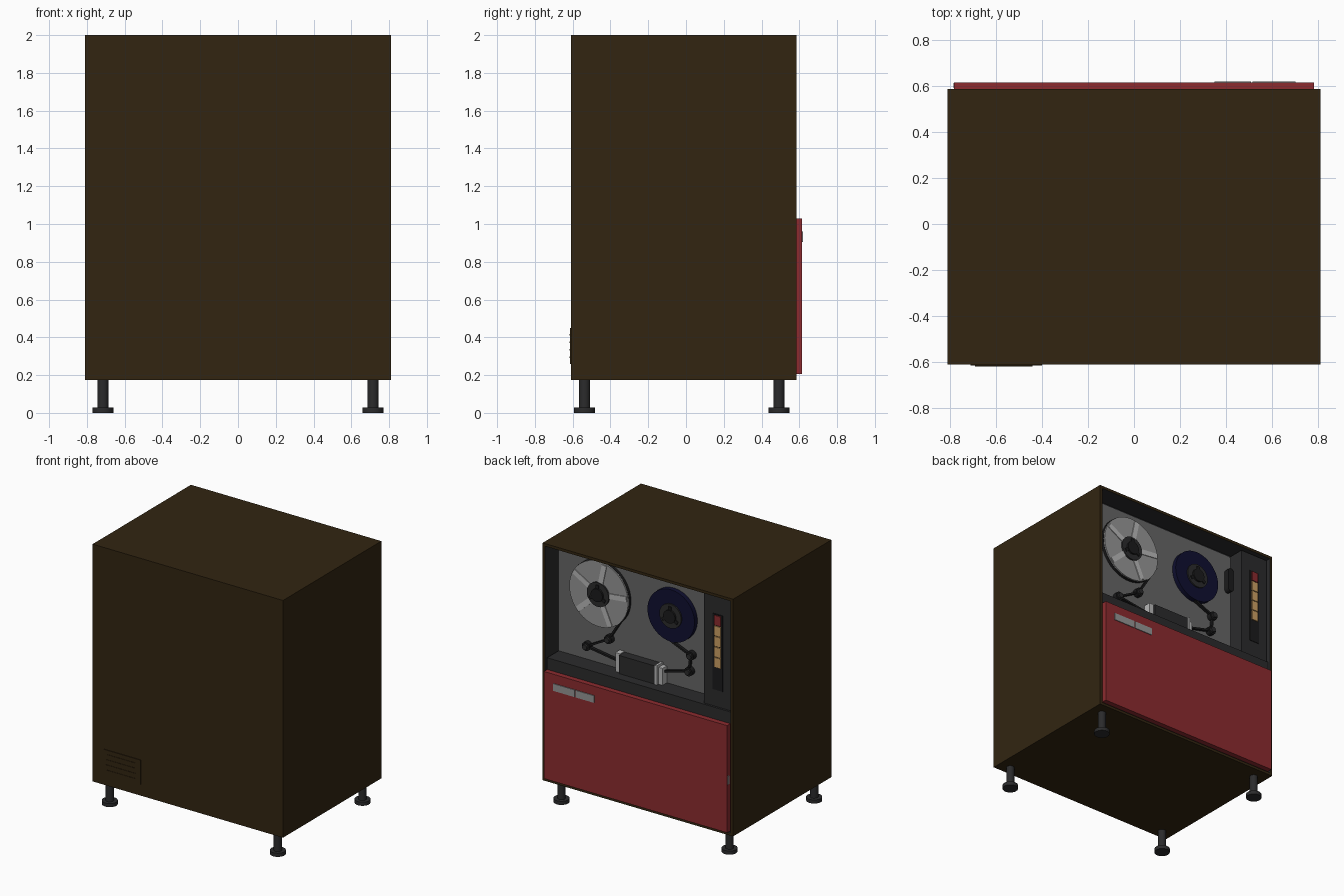
import bpy, bmesh, math

if "Cube" in bpy.data.objects:
    bpy.data.objects.remove(bpy.data.objects["Cube"])


def srgb(r, g, b):
    f = lambda c: (c / 255 / 12.92) if c <= 10 else ((c / 255 + 0.055) / 1.055) ** 2.4
    return (f(r), f(g), f(b), 1.0)


def material(name, *rgb):
    m = bpy.data.materials.new(name)
    m.diffuse_color = srgb(*rgb)
    m.use_nodes = True
    m.node_tree.nodes["Principled BSDF"].inputs["Base Color"].default_value = m.diffuse_color
    return m


BROWN = material("dark brown", 50, 37, 17)
RED = material("red", 140, 43, 47)
GREY = material("panel grey", 102, 102, 102)
DARK = material("charcoal", 43, 43, 44)
BLACK = material("black", 27, 27, 28)
SILVER = material("silver", 185, 185, 185)
MID = material("mid grey", 150, 150, 150)
BLUE = material("navy", 15, 15, 48)
TAN = material("tan", 205, 160, 100)


def finish(name, bm, mats, smooth=False):
    bmesh.ops.recalc_face_normals(bm, faces=bm.faces[:])
    me = bpy.data.meshes.new(name)
    bm.to_mesh(me)
    bm.free()
    for m in mats:
        me.materials.append(m)
    ob = bpy.data.objects.new(name, me)
    bpy.context.collection.objects.link(ob)
    if smooth:
        bpy.ops.object.select_all(action='DESELECT')
        ob.select_set(True)
        bpy.context.view_layer.objects.active = ob
        bpy.ops.object.shade_smooth_by_angle(angle=math.radians(35))
    return ob


def prism(name, pts, y0, y1, mat, smooth=False):
    """Outline in x,z extruded along y."""
    bm = bmesh.new()
    f = bm.faces.new([bm.verts.new((x, y0, z)) for x, z in pts])
    r = bmesh.ops.extrude_face_region(bm, geom=[f])
    for v in r["geom"]:
        if isinstance(v, bmesh.types.BMVert):
            v.co.y = y1
    return finish(name, bm, [mat], smooth)


def box(name, x, y, z, mat):
    return prism(name, [(x[0], z[0]), (x[1], z[0]), (x[1], z[1]), (x[0], z[1])], y[0], y[1], mat)


def arc(cx, cz, r, a0, a1, n):
    return [(cx + r * math.cos(a0 + (a1 - a0) * i / n), cz + r * math.sin(a0 + (a1 - a0) * i / n))
            for i in range(n + 1)]


def disc(name, cx, cz, r, y0, y1, mat, n=48):
    return prism(name, arc(cx, cz, r, 0, math.tau, n)[:-1], y0, y1, mat, True)


def strip(name, a, b, w, y0, y1, mat):
    dx, dz = b[0] - a[0], b[1] - a[1]
    k = w / 2 / math.hypot(dx, dz)
    nx, nz = -dz * k, dx * k
    return prism(name, [(a[0] + nx, a[1] + nz), (b[0] + nx, b[1] + nz),
                        (b[0] - nx, b[1] - nz), (a[0] - nx, a[1] - nz)], y0, y1, mat)


# Cabinet shell: a box whose rear face is inset and pushed in, with a dark lining
bm = bmesh.new()
bmesh.ops.create_cube(bm, size=1)
for v in bm.verts:
    v.co = (v.co.x * 1.62, -0.0125 + v.co.y * 1.195, 1.0875 + v.co.z * 1.825)
rear = max(bm.faces, key=lambda f: f.calc_center_median().y)
bmesh.ops.inset_region(bm, faces=[rear], thickness=0.029)
r = bmesh.ops.extrude_face_region(bm, geom=[rear])
for v in r["geom"]:
    if isinstance(v, bmesh.types.BMVert):
        v.co.y = 0.425
bmesh.ops.delete(bm, geom=[rear], context='FACES_ONLY') if rear.is_valid else None
for f in bm.faces:
    c = f.calc_center_median()
    if 0.42 < c.y < 0.58 and abs(c.x) < 0.8 and 0.19 < c.z < 1.98:
        f.material_index = 1
finish("cabinet", bm, [BROWN, DARK])

# Deck panel, shelf and control column inside the opening
box("deck_panel", (-0.545, 0.781), (0.42, 0.432), (1.11, 1.965), GREY)
box("shelf_block", (-0.781, 0.781), (0.42, 0.573), (0.204, 1.12), DARK)
box("control_column", (-0.781, -0.545), (0.42, 0.557), (1.115, 1.971), DARK)
box("button_plate", (-0.705, -0.62), (0.55, 0.562), (1.25, 1.833), BLACK)
for i in range(5):
    top = 1.825 - i * 0.081
    box(f"button_{i + 1}", (-0.692, -0.637), (0.555, 0.57), (top - 0.075, top), TAN if i else RED)

# Rounded grip beside the control column
prism("grip", arc(-0.515, 1.82, 0.025, 0, math.pi, 10) + arc(-0.515, 1.68, 0.025, math.pi, math.tau, 10),
      0.43, 0.475, BLACK, True)

# Door, label plates and latch
box("door", (-0.78, 0.78), (0.565, 0.613), (0.206, 1.03), RED)
box("label_plate_large", (0.515, 0.70), (0.61, 0.619), (0.905, 0.96), MID)
box("label_plate_small", (0.35, 0.507), (0.61, 0.619), (0.905, 0.96), MID)
box("door_latch", (-0.784, -0.77), (0.59, 0.611), (0.575, 0.64), MID)

# Open five-spoke reel
X1, X2, ZR = 0.417, -0.20, 1.665
disc("reel_rim", X1, ZR, 0.252, 0.43, 0.455, BLACK, 64)
disc("reel_flange", X1, ZR, 0.25, 0.455, 0.466, MID, 64)
for i in range(5):
    a = math.radians(90 - 18 + 72 * i + 30)
    c, s = math.cos(a), math.sin(a)
    strip(f"reel_spoke_{i + 1}", (X1 + 0.08 * c, ZR + 0.08 * s), (X1 + 0.24 * c, ZR + 0.24 * s),
          0.04, 0.46, 0.472, SILVER)
# Full tape reel
disc("tape_pack", X2, ZR, 0.2, 0.43, 0.468, BLUE, 64)
# Hubs with a raised cap and three lugs
for n, x in (("open", X1), ("full", X2)):
    disc(f"{n}_hub", x, ZR, 0.093, 0.43, 0.478, DARK)
    disc(f"{n}_hub_cap", x, ZR, 0.05, 0.43, 0.492, BLACK, 32)
    for i in range(3):
        a = math.radians(90 + 120 * i)
        c, s = math.cos(a), math.sin(a)
        strip(f"{n}_hub_lug_{i + 1}", (x, ZR), (x + 0.075 * c, ZR + 0.075 * s), 0.025, 0.47, 0.486, BLACK)

# Guide rollers and the tape path through the head block
A, B, C, D = (0.338, 1.336), (0.526, 1.233), (-0.36, 1.397), (-0.345, 1.271)
for i, p in enumerate((A, B, C, D)):
    disc(f"roller_{i + 1}", *p, 0.033, 0.43, 0.468, BLACK, 24)
    disc(f"roller_cap_{i + 1}", *p, 0.02, 0.46, 0.484, DARK, 24)
path = [((0.175, 1.60), A), (A, B), (B, (0.24, 1.19)), ((-0.19, 1.468), C), (C, D), (D, (-0.12, 1.215))]
for i, (a, b) in enumerate(path):
    strip(f"tape_run_{i + 1}", a, b, 0.014, 0.442, 0.464, BLACK)

# Head block with side guides
box("head_block", (-0.085, 0.22), (0.43, 0.50), (1.115, 1.26), DARK)
box("head_guide_left", (0.222, 0.262), (0.43, 0.485), (1.115, 1.265), SILVER)
box("head_guide_right", (-0.105, -0.087), (0.43, 0.505), (1.115, 1.268), SILVER)
box("head_guide_outer", (-0.14, -0.107), (0.43, 0.485), (1.115, 1.25), SILVER)

# Louvred vent on the plain side
box("vent_plate", (-0.71, -0.40), (-0.615, -0.605), (0.26, 0.45), BROWN)
for i in range(4):
    z = 0.29 + i * 0.04
    box(f"vent_slat_{i + 1}", (-0.69, -0.44), (-0.618, -0.61), (z, z + 0.008), BROWN)

# Four adjustable feet
for i, (x, y) in enumerate([(sx * 0.715, y) for sx in (-1, 1) for y in (-0.537, 0.492)]):
    for part, rad, z0, z1 in (("leg", 0.029, 0.02, 0.18), ("foot", 0.056, 0.0, 0.028)):
        bm = bmesh.new()
        bmesh.ops.create_cone(bm, cap_ends=True, segments=24, radius1=rad, radius2=rad, depth=z1 - z0)
        bmesh.ops.translate(bm, verts=bm.verts[:], vec=(x, y, (z0 + z1) / 2))
        finish(f"{part}_{i + 1}", bm, [DARK], True)
